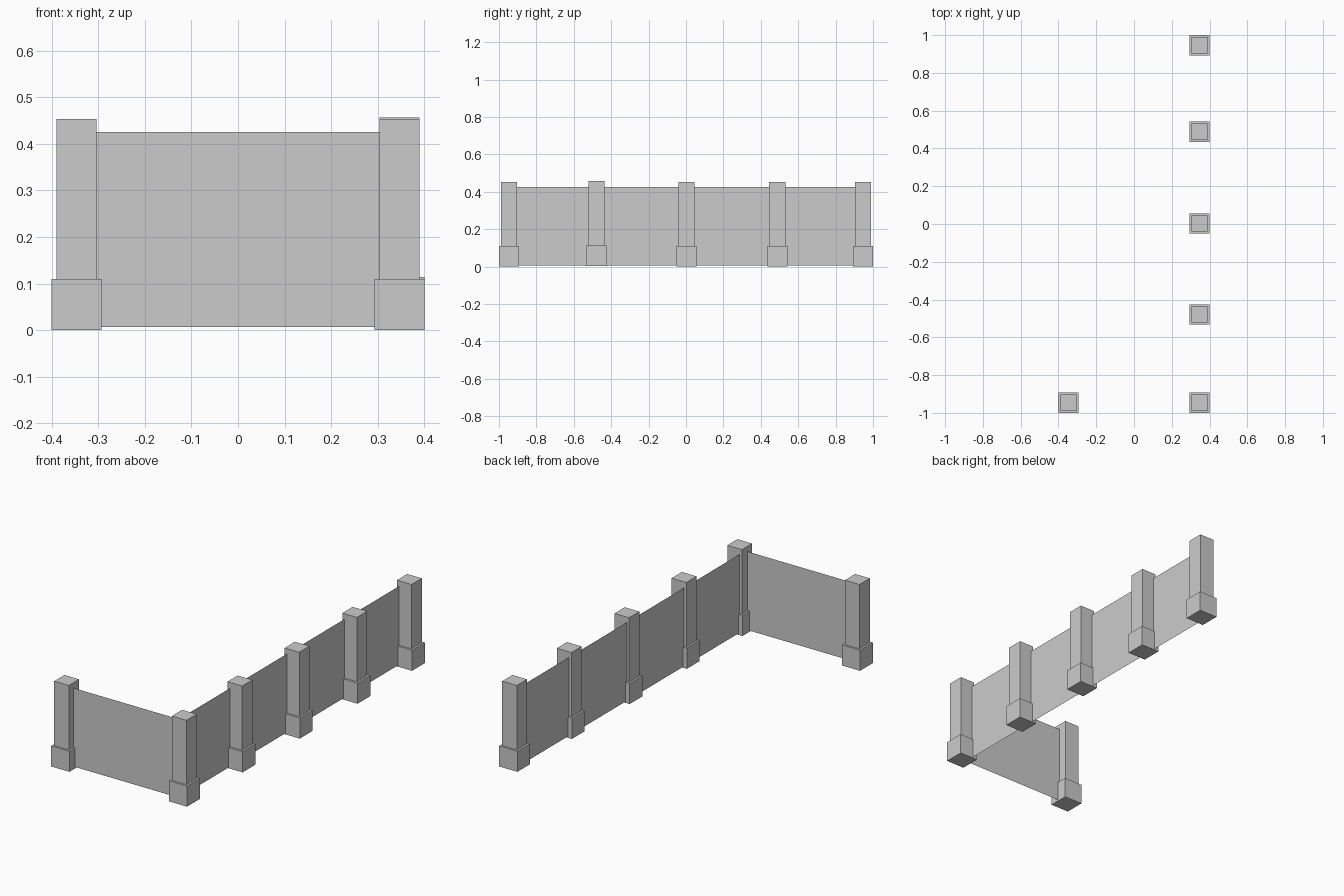
import bpy
from mathutils import Vector

cube = bpy.data.objects.get("Cube")
if cube:
    bpy.data.objects.remove(cube, do_unlink=True)

# One plain grey for the whole fence
grey = bpy.data.materials.new("plain_grey")
grey.use_nodes = True
colour = (0.6, 0.6, 0.6, 1)
grey.diffuse_color = colour
grey.node_tree.nodes["Principled BSDF"].inputs["Base Color"].default_value = colour

BASE, SHAFT = 0.107, 0.086
BASE_TOP, POST_TOP = 0.11, 0.453
PANEL_BOTTOM, PANEL_TOP = 0.007, 0.425
ROW_X, PANEL_X = 0.3465, 0.317
FRONT_Y, PANEL_Y = -0.9465, -0.951


def finish(name, mesh):
    mesh.materials.append(grey)
    obj = bpy.data.objects.new(name, mesh)
    bpy.context.collection.objects.link(obj)
    return obj


def box(name, x, y, width, z0, z1):
    bpy.ops.mesh.primitive_cube_add(size=1, location=(x, y, (z0 + z1) / 2))
    obj = bpy.context.object
    obj.name = name
    obj.scale = (width, width, z1 - z0)
    obj.data.materials.append(grey)
    return obj


def post(name, x, y, lift=0):
    box(name + "_base", x, y, BASE, lift, BASE_TOP + lift)
    box(name + "_shaft", x, y, SHAFT, BASE_TOP + lift, POST_TOP + lift)


def panel(name, start, end):
    """Thin upright sheet between two ground points."""
    corners = [Vector((*p, z)) for p, z in (
        (start, PANEL_BOTTOM), (end, PANEL_BOTTOM),
        (end, PANEL_TOP), (start, PANEL_TOP))]
    mesh = bpy.data.meshes.new(name)
    mesh.from_pydata(corners, [], [(0, 1, 2, 3)])
    finish(name, mesh)


# Side row of posts, the second one standing slightly higher
row = [(FRONT_Y, 0), (-0.479, 0.004), (0.002, 0), (0.488, 0), (0.9465, 0)]
for i, (y, lift) in enumerate(row):
    post(f"side_post_{i + 1}", ROW_X, y, lift)

# Side panels between neighbouring posts
for i, ((y0, _), (y1, _)) in enumerate(zip(row, row[1:])):
    panel(f"side_panel_{i + 1}", (PANEL_X, y0), (PANEL_X, y1))

# Front end post and front panel
post("front_end_post", -ROW_X, FRONT_Y)
panel("front_panel", (-ROW_X, PANEL_Y), (ROW_X, PANEL_Y))
